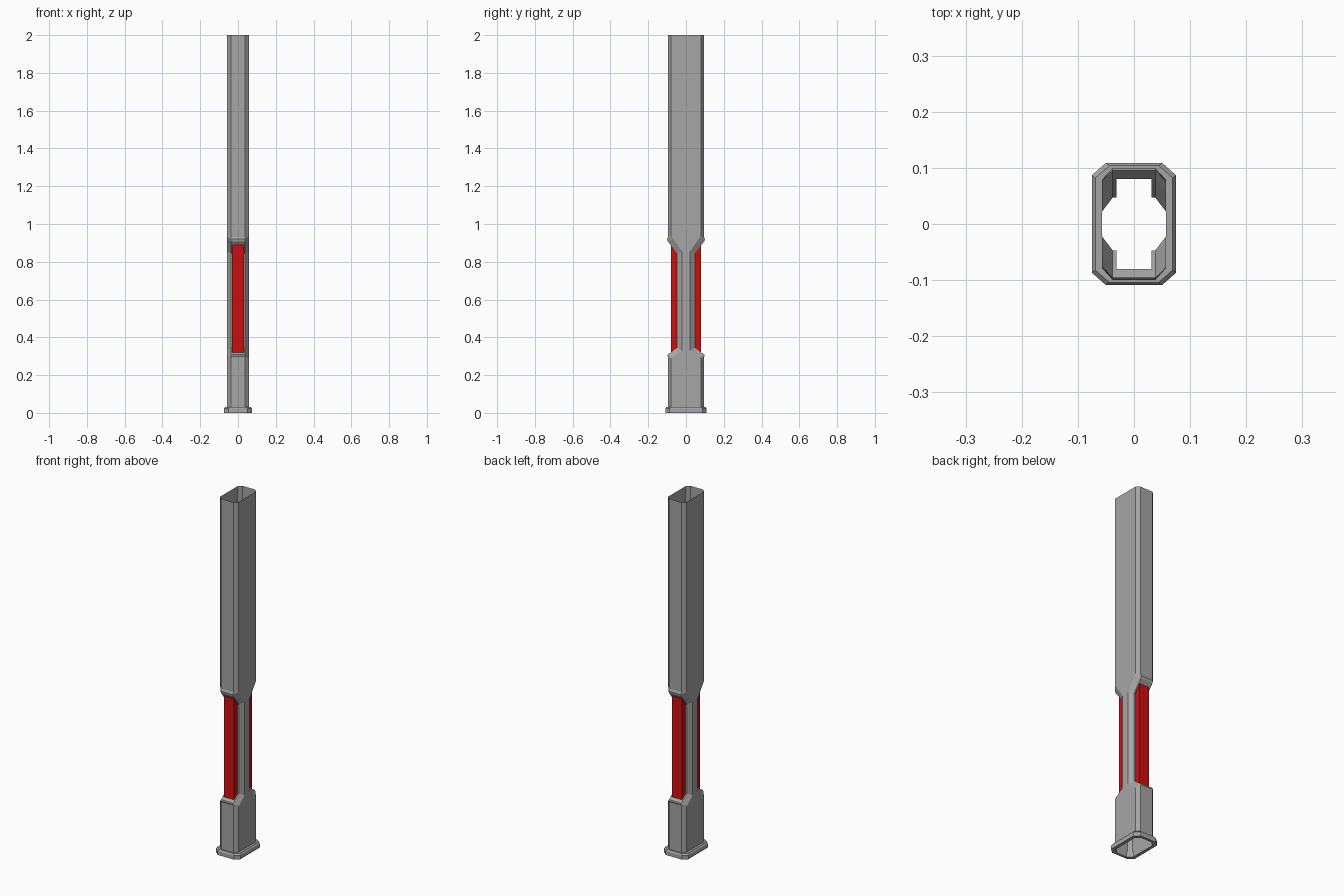
import bpy
import bmesh

cube = bpy.data.objects.get("Cube")
if cube:
    bpy.data.objects.remove(cube, do_unlink=True)


def material(name, colour):
    m = bpy.data.materials.new(name)
    m.use_nodes = True
    m.diffuse_color = colour
    m.node_tree.nodes["Principled BSDF"].inputs["Base Color"].default_value = colour
    return m


grey = material("grey metal", (0.38, 0.38, 0.38, 1))
red = material("red panel", (0.6, 0.005, 0.005, 1))


def finish(name, bm, mat):
    bmesh.ops.recalc_face_normals(bm, faces=bm.faces)
    mesh = bpy.data.meshes.new(name)
    bm.to_mesh(mesh)
    bm.free()
    mesh.materials.append(mat)
    obj = bpy.data.objects.new(name, mesh)
    bpy.context.collection.objects.link(obj)
    return obj


def loft(name, rings, mat, skip=lambda ring, side: False):
    """Join closed rings of equal length, leaving out the skipped faces."""
    bm = bmesh.new()
    loops = [[bm.verts.new(p) for p in ring] for ring in rings]
    n = len(loops[0])
    for r, (a, b) in enumerate(zip(loops, loops[1:])):
        for i in range(n):
            if not skip(r, i):
                j = (i + 1) % n
                bm.faces.new((a[i], a[j], b[j], b[i]))
    return finish(name, bm, mat)


def around(quarter):
    """Mirror the points of one quarter, side to front, into a full ring."""
    half = quarter + [(-x, y, z) for x, y, z in reversed(quarter)]
    return half + [(-x, -y, z) for x, y, z in half]


SIDE_X, EDGE_X, SLOT_X = 0.057, 0.038, 0.031
SLOT_Y, RECESS_Y = 0.08, 0.047

# Hollow tube: (side edge y, z, front face y, z) up its height
stations = [
    (0.079, 0.03, 0.095, 0.03),
    (0.079, 0.285, 0.095, 0.295),
    (0.077, 0.287, 0.099, 0.302),
    (0.072, 0.292, 0.097, 0.31),
    (0.058, 0.302, SLOT_Y, 0.32),
    (0.022, 0.33, RECESS_Y, 0.345),
    (0.022, 0.855, RECESS_Y, 0.845),
    (0.058, 0.908, SLOT_Y, 0.888),
    (0.072, 0.927, 0.097, 0.908),
    (0.077, 0.935, 0.1, 0.921),
    (0.079, 0.94, 0.095, 0.932),
    (0.079, 2.0, 0.095, 2.0),
]
tube_rings = [around([(SIDE_X, ys, zs), (EDGE_X, yf, zf), (SLOT_X, yf, zf)])
              for ys, zs, yf, zf in stations]
# The front and back slots stay open between the recess slopes
loft("tube_body", tube_rings, grey, lambda r, i: r in (4, 5, 6) and i in (2, 8))

# Foot flange with a bevelled upper edge
flange = [(0.057, 0.095, 0.03), (0.057, 0.095, 0), (0.075, 0.109, 0),
          (0.075, 0.109, 0.022), (0.069, 0.104, 0.031), (0.057, 0.095, 0.031)]
loft("foot_flange",
     [around([(x, y - 0.022, z), (x - 0.025, y, z)]) for x, y, z in flange], grey)

# Red channels closing the slots, with ends cut along the slopes
for name, s in (("front_panel", -1), ("back_panel", 1)):
    bm = bmesh.new()
    section = [(-SLOT_X, RECESS_Y), (-SLOT_X, SLOT_Y), (SLOT_X, SLOT_Y), (SLOT_X, RECESS_Y)]
    ends = {RECESS_Y: (0.345, 0.845), SLOT_Y: (0.32, 0.888)}
    low, high = [[bm.verts.new((x, s * y, ends[y][k])) for x, y in section] for k in (0, 1)]
    for i in range(3):
        bm.faces.new((low[i], low[i + 1], high[i + 1], high[i]))
    panel = finish(name, bm, red)
    # Turn the open sheet outward
    if panel.data.polygons[1].normal.y * s < 0:
        panel.data.flip_normals()
